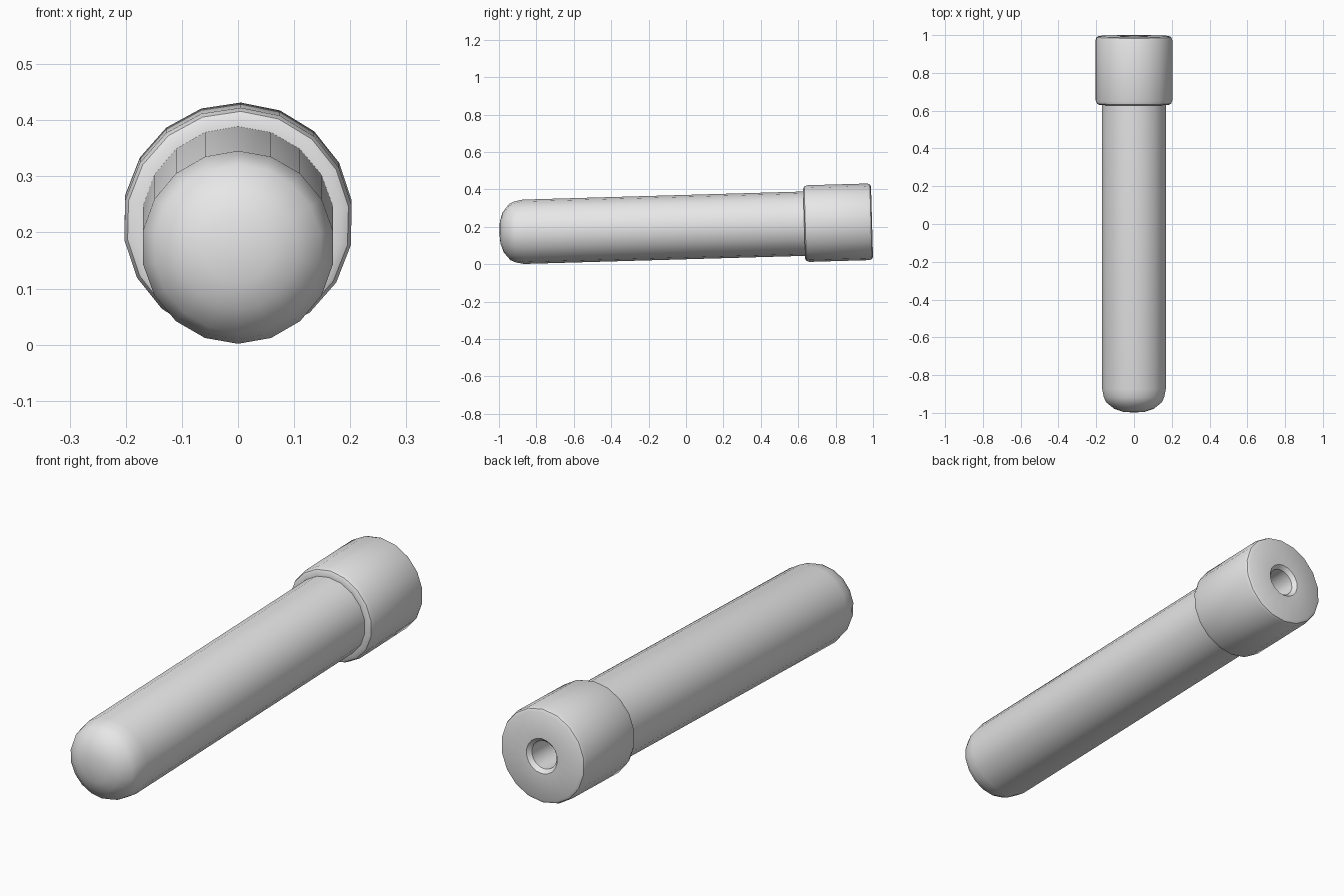
import bpy, bmesh, math
from mathutils import Matrix, Vector

cube = bpy.data.objects.get("Cube")
if cube:
    bpy.data.objects.remove(cube, do_unlink=True)

SIDES = 18
TILT = math.radians(1.65)
PLACE = Matrix.Translation((0, 0, 0.1985)) @ Matrix.Rotation(TILT, 4, 'X')

grey = bpy.data.materials.new("light grey")
grey.use_nodes = True
grey.diffuse_color = (0.8, 0.8, 0.8, 1)
grey.node_tree.nodes["Principled BSDF"].inputs["Base Color"].default_value = (0.8, 0.8, 0.8, 1)


def lathe(name, profile, turn=0.0):
    """Spin (distance along axis, radius) points around the y axis, both ends on the axis."""
    bm = bmesh.new()
    rings = []
    for y, r in profile:
        if r == 0:
            rings.append([bm.verts.new((0, y, 0))] * SIDES)
            continue
        angles = [turn + math.tau * i / SIDES for i in range(SIDES)]
        rings.append([bm.verts.new((r * math.sin(a), y, r * math.cos(a))) for a in angles])
    for a, b in zip(rings, rings[1:]):
        for i in range(SIDES):
            j = (i + 1) % SIDES
            corners = list(dict.fromkeys((a[i], a[j], b[j], b[i])))
            bm.faces.new(corners)
    bmesh.ops.recalc_face_normals(bm, faces=bm.faces[:])
    bm.transform(PLACE)
    mesh = bpy.data.meshes.new(name)
    bm.to_mesh(mesh)
    bm.free()
    mesh.materials.append(grey)
    obj = bpy.data.objects.new(name, mesh)
    bpy.context.collection.objects.link(obj)
    bpy.ops.object.select_all(action='DESELECT')
    obj.select_set(True)
    bpy.context.view_layer.objects.active = obj
    bpy.ops.object.shade_smooth_by_angle(angle=math.radians(40))
    return obj


# Long tube with a rounded front end, closed just inside the cap
lathe("tube_body", [(-0.999, 0), (-0.994, 0.06), (-0.978, 0.107), (-0.943, 0.15),
                    (-0.915, 0.163), (-0.87, 0.172), (0.65, 0.172), (0.65, 0)])

# Wider end cap with bevelled rims and a chamfered blind hole in its back
lathe("end_cap", [(0.64, 0), (0.632, 0.165), (0.632, 0.188), (0.638, 0.199), (0.655, 0.205),
                  (0.975, 0.205), (0.989, 0.2), (0.995, 0.189), (0.995, 0.075),
                  (0.978, 0.06), (0.72, 0.06), (0.72, 0)], math.radians(1.4))
